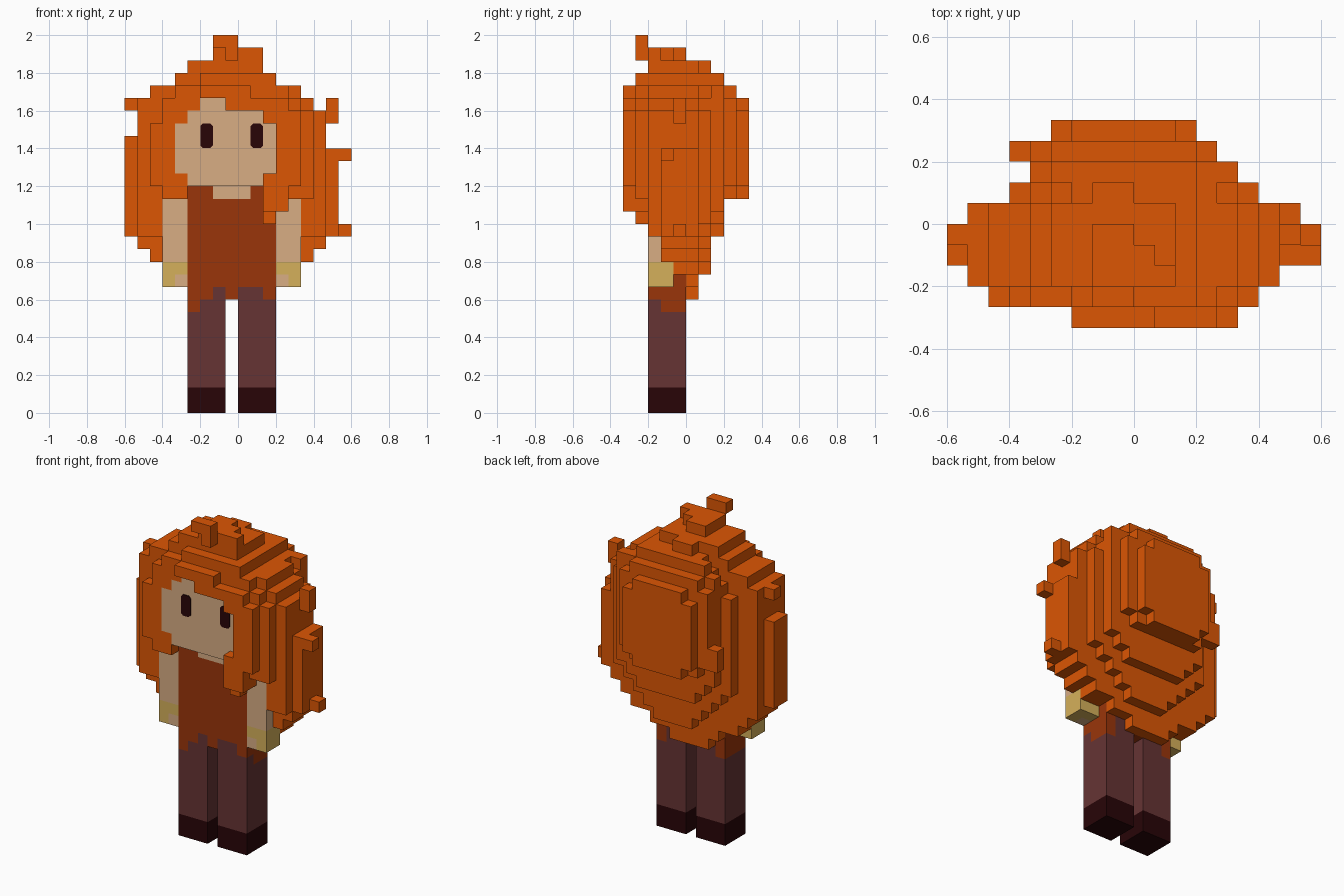
import bpy, bmesh
from mathutils import Vector

if "Cube" in bpy.data.objects:
    bpy.data.objects.remove(bpy.data.objects["Cube"])

U = 1 / 15                       # edge of one block
ORIGIN = Vector((-0.6, -1 / 3, 0))


def material(name, hexcode):
    lin = [((int(hexcode[n:n + 2], 16) / 255 + 0.055) / 1.055) ** 2.4 for n in (0, 2, 4)]
    m = bpy.data.materials.new(name)
    m.use_nodes = True
    m.diffuse_color = (*lin, 1)
    bsdf = m.node_tree.nodes["Principled BSDF"]
    bsdf.inputs["Base Color"].default_value = (*lin, 1)
    bsdf.inputs["Roughness"].default_value = 0.9
    return m


HAIR = material("orange_hair", "DC5602")
SKIN = material("tan_skin", "D8AD84")
SHIRT = material("rust_shirt", "9A350A")
GLOVE = material("straw_glove", "D5B05B")
TROUSER = material("plum_trousers", "663434")
BOOT = material("dark_boots", "280407")


def fill(cells, mat, i0, i1, j0, j1, k0, k1):
    """Fill a box of blocks; the end indices are exclusive."""
    for i in range(i0, i1):
        for j in range(j0, j1):
            for k in range(k0, k1):
                cells[i, j, k] = mat


def finish(name, bm, mats):
    me = bpy.data.meshes.new(name)
    bm.to_mesh(me)
    bm.free()
    for m in mats:
        me.materials.append(m)
    ob = bpy.data.objects.new(name, me)
    bpy.context.collection.objects.link(ob)
    return ob


def build(name, cells):
    """Skin a set of blocks with its outer faces only."""
    mats = list(dict.fromkeys(cells.values()))
    bm = bmesh.new()
    for cell, mat in cells.items():
        for axis in range(3):
            for side in (0, 1):
                near = list(cell)
                near[axis] += 2 * side - 1
                if tuple(near) in cells:
                    continue
                u, v = (axis + 1) % 3, (axis + 2) % 3
                ring = []
                for a, b in ((0, 0), (1, 0), (1, 1), (0, 1)):
                    p = Vector(cell)
                    p[axis] += side
                    p[u] += a
                    p[v] += b
                    ring.append(bm.verts.new(ORIGIN + p * U))
                f = bm.faces.new(ring if side else ring[::-1])
                f.material_index = mats.index(mat)
    bmesh.ops.remove_doubles(bm, verts=bm.verts, dist=1e-4)
    return finish(name, bm, mats)


# Legs with boots and a ragged shirt hem
for name, i0 in (("right_leg", 5), ("left_leg", 9)):
    leg = {}
    fill(leg, BOOT, i0, i0 + 3, 2, 5, 0, 2)
    fill(leg, TROUSER, i0, i0 + 3, 2, 5, 2, 10)
    if i0 == 5:
        fill(leg, SHIRT, 5, 6, 2, 5, 8, 10)
        fill(leg, SHIRT, 6, 7, 2, 5, 9, 10)
    else:
        fill(leg, SHIRT, 11, 12, 2, 5, 9, 10)
        fill(leg, SHIRT, 11, 12, 3, 5, 8, 9)
    build(name, leg)

# Torso with open neckline
torso = {}
fill(torso, SHIRT, 5, 12, 2, 5, 10, 18)
fill(torso, SHIRT, 8, 9, 2, 5, 9, 10)
fill(torso, SKIN, 7, 10, 2, 3, 17, 18)
build("torso", torso)

# Arms with gloves
for name, i0, inner in (("right_arm", 3, 4), ("left_arm", 12, 12)):
    arm = {}
    fill(arm, SKIN, i0, i0 + 2, 2, 4, 12, 17)
    fill(arm, GLOVE, i0, i0 + 2, 2, 4, 10, 12)
    fill(arm, SKIN, inner, inner + 1, 2, 3, 10, 11)
    build(name, arm)

# Head: face columns as (column, bottom, top)
head = {}
FACE = [(4, 19, 23), (5, 18, 24), (6, 18, 25), (7, 18, 25),
        (8, 18, 24), (9, 18, 24), (10, 18, 24), (11, 19, 23)]
for i, k0, k1 in FACE:
    fill(head, SKIN, i, i + 1, 1, 3, k0, k1)
build("head", head)

# Eyes: thin plates with clipped corners
for name, x in (("right_eye", -1 / 6), ("left_eye", 0.1)):
    bm = bmesh.new()
    w, h, c = 0.033, 0.065, 0.014
    outline = [(-w + c, -h), (w - c, -h), (w, -h + c), (w, h - c),
               (w - c, h), (-w + c, h), (-w, h - c), (-w, -h + c)]
    f = bm.faces.new([bm.verts.new((x + a, -0.2667, 1.467 + b)) for a, b in outline])
    ext = bmesh.ops.extrude_face_region(bm, geom=[f])
    for v in ext["geom"]:
        if isinstance(v, bmesh.types.BMVert):
            v.co.y -= 0.005
    bmesh.ops.recalc_face_normals(bm, faces=bm.faces)
    finish(name, bm, [BOOT])

# Hair: upper and lower outline per column
TOP = [22, 25, 26, 26, 27, 28, 28, 28, 28, 28, 28, 27, 26, 26, 25, 24, 21]
LOW = [14, 13, 12, 11, 11, 10, 9, 9, 9, 9, 10, 10, 11, 11, 12, 13, 14]
# Slabs from front to back: depth, first column, end column,
# bottom, top, cut of the lower corners, cut of the upper corners
SLABS = [(2, 1, 16, 14, 28, 0, 0), (3, 0, 17, 12, 28, 0, 0),
         (4, 0, 17, 10, 28, 0, 0), (5, 1, 17, 9, 28, 1, 1),
         (6, 3, 15, 11, 27, 4, 3), (7, 4, 14, 14, 27, 2, 1),
         (8, 4, 13, 17, 26, 1, 1), (9, 5, 12, 17, 25, 1, 1)]
hair = {}
for j, i0, i1, low, top, low_cut, top_cut in SLABS:
    for i in range(i0, i1):
        edge = min(i - i0, i1 - 1 - i)
        k0 = max(LOW[i], low + max(0, low_cut - edge))
        k1 = min(TOP[i], top - max(0, top_cut - edge))
        if j == 2 and 3 <= i < 14:       # leave the chest and arms free
            k0 = 18 if 5 <= i < 12 else 17
        fill(hair, HAIR, i, i + 1, j, j + 1, k0, k1)

# Front locks and fringe
LOCKS = [(2, 3, 1, 2, 18, 23), (3, 4, 1, 2, 17, 25), (4, 5, 1, 2, 17, 19),
         (4, 5, 1, 2, 23, 26), (5, 6, 1, 2, 24, 26), (6, 8, 1, 2, 25, 27),
         (8, 11, 1, 2, 24, 27), (11, 12, 1, 2, 23, 27), (11, 12, 1, 2, 15, 19),
         (12, 13, 1, 2, 16, 26), (13, 14, 1, 2, 17, 25), (14, 15, 1, 2, 17, 24),
         (6, 8, 0, 1, 25, 26), (8, 10, 0, 1, 24, 26), (10, 11, 0, 1, 24, 25),
         (11, 12, 0, 1, 23, 25), (11, 12, 0, 1, 16, 19),
         (12, 13, 0, 1, 16, 25), (13, 14, 0, 1, 18, 24)]
# Stepped crown
CROWN = [(7, 11, 2, 3, 28, 29), (7, 10, 3, 4, 28, 29), (7, 9, 4, 5, 28, 29),
         (7, 9, 6, 7, 27, 28)]
# Loose tufts
TUFTS = [(7, 9, 1, 2, 29, 30), (8, 9, 1, 2, 28, 29), (0, 1, 4, 5, 24, 25),
         (16, 17, 4, 5, 23, 25), (17, 18, 3, 4, 20, 21), (17, 18, 4, 5, 14, 15),
         (3, 4, 8, 9, 18, 20)]
for box in LOCKS + CROWN + TUFTS:
    fill(hair, HAIR, *box)
# Keep the hair out of the face and torso
for cell in list(hair):
    if cell in head or cell in torso:
        del hair[cell]
build("hair", hair)
